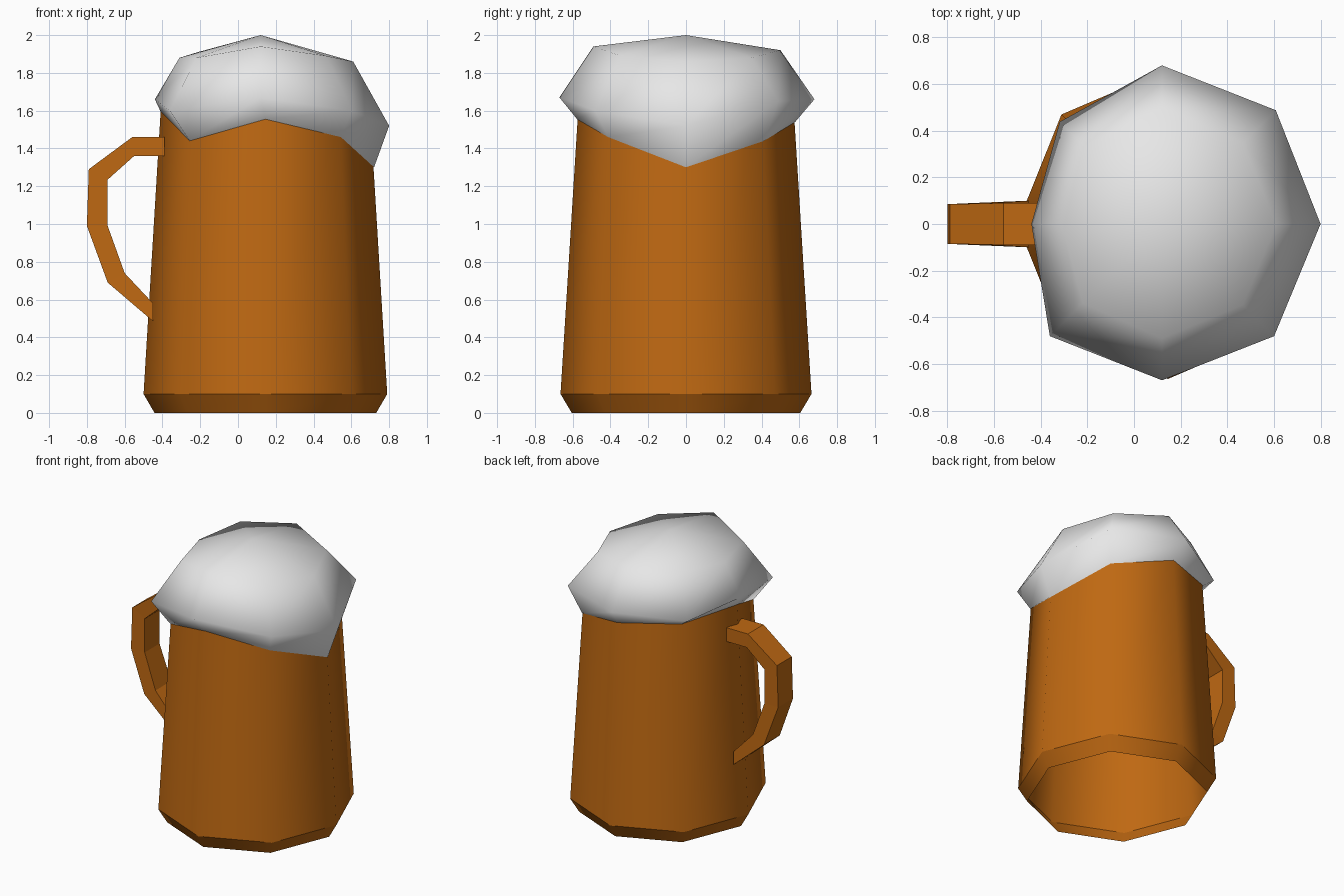
import bpy
import math

old = bpy.data.objects.get("Cube")
if old:
    bpy.data.objects.remove(old, do_unlink=True)

SIDES = 8
MUG_X = 0.145


def material(name, colour):
    mat = bpy.data.materials.new(name)
    mat.use_nodes = True
    mat.diffuse_color = (*colour, 1)
    mat.node_tree.nodes["Principled BSDF"].inputs["Base Color"].default_value = (*colour, 1)
    return mat


def build(name, verts, faces, mat, smooth=True):
    mesh = bpy.data.meshes.new(name)
    mesh.from_pydata(verts, [], faces)
    mesh.materials.append(mat)
    for poly in mesh.polygons:
        poly.use_smooth = smooth
    obj = bpy.data.objects.new(name, mesh)
    bpy.context.collection.objects.link(obj)
    return obj


def ring(centre_x, radii, heights, stretch=1.0):
    """Eight points round the vertical axis, starting at +x."""
    points = []
    for i, (r, z) in enumerate(zip(radii, heights)):
        a = math.tau * i / SIDES
        points.append((centre_x + r * math.cos(a), stretch * r * math.sin(a), z))
    return points


def bridge(count, n=SIDES):
    """Quads joining a stack of closed rings of n points."""
    return [(k * n + i, k * n + (i + 1) % n, (k + 1) * n + (i + 1) % n, (k + 1) * n + i)
            for k in range(count - 1) for i in range(n)]


def mug_ring(r, z):
    return ring(MUG_X, [r] * SIDES, [z] * SIDES, 1.03)


amber = material("amber", (0.52, 0.14, 0.006))
cream = material("foam white", (0.8, 0.8, 0.8))

# Mug wall, open at the bottom, with a separate crisp chamfered foot
FOOT_Z, FOOT_R, RIM_Z, RIM_R = 0.1, 0.645, 1.62, 0.553
build("mug_wall", mug_ring(FOOT_R, FOOT_Z) + mug_ring(RIM_R, RIM_Z), bridge(2), amber)
build("mug_foot", mug_ring(0.587, 0) + mug_ring(FOOT_R, FOOT_Z), bridge(2), amber)

# Foam: lower edge follows the wall, bulges out, then closes in a low dome
edge_z = [1.3, 1.44, 1.54, 1.57, 1.6, 1.44, 1.555, 1.46]
edge_r = [FOOT_R + (RIM_R - FOOT_R) * (z - FOOT_Z) / (RIM_Z - FOOT_Z) + 0.003 for z in edge_z]
bulge_z = [1.52, 1.65, 1.66, 1.62, 1.66, 1.6, 1.67, 1.6]
bulge_r = [0.68, 0.69, 0.68, 0.62, 0.56, 0.68, 0.67, 0.68]
crown_z = [1.86, 1.88, 1.92, 1.91, 1.88, 1.88, 1.94, 1.89]
crown_r = [0.49, 0.49, 0.5, 0.47, 0.43, 0.48, 0.49, 0.49]
foam = ring(MUG_X, edge_r, edge_z, 1.03) + ring(0.12, bulge_r, bulge_z) + ring(0.12, crown_r, crown_z)
foam.append((0.12, 0, 2.0))
last = 2 * SIDES
dome = [(last + i, last + (i + 1) % SIDES, len(foam) - 1) for i in range(SIDES)]
build("foam", foam, bridge(3) + dome, cream)

# Handle: rectangular band swept through outer and inner outlines
outer = [(-0.39, 1.46), (-0.56, 1.46), (-0.79, 1.29), (-0.8, 0.99), (-0.69, 0.69), (-0.45, 0.485)]
inner = [(-0.39, 1.36), (-0.55, 1.36), (-0.69, 1.235), (-0.69, 0.99), (-0.6, 0.74), (-0.45, 0.58)]
half_width = [0.09, 0.09, 0.085, 0.085, 0.09, 0.1]
band = []
for (ox, oz), (ix, iz), w in zip(outer, inner, half_width):
    band += [(ox, -w, oz), (ox, w, oz), (ix, w, iz), (ix, -w, iz)]
end = len(band)
caps = [(3, 2, 1, 0), (end - 4, end - 3, end - 2, end - 1)]
build("handle", band, bridge(len(outer), 4) + caps, amber, smooth=False)
